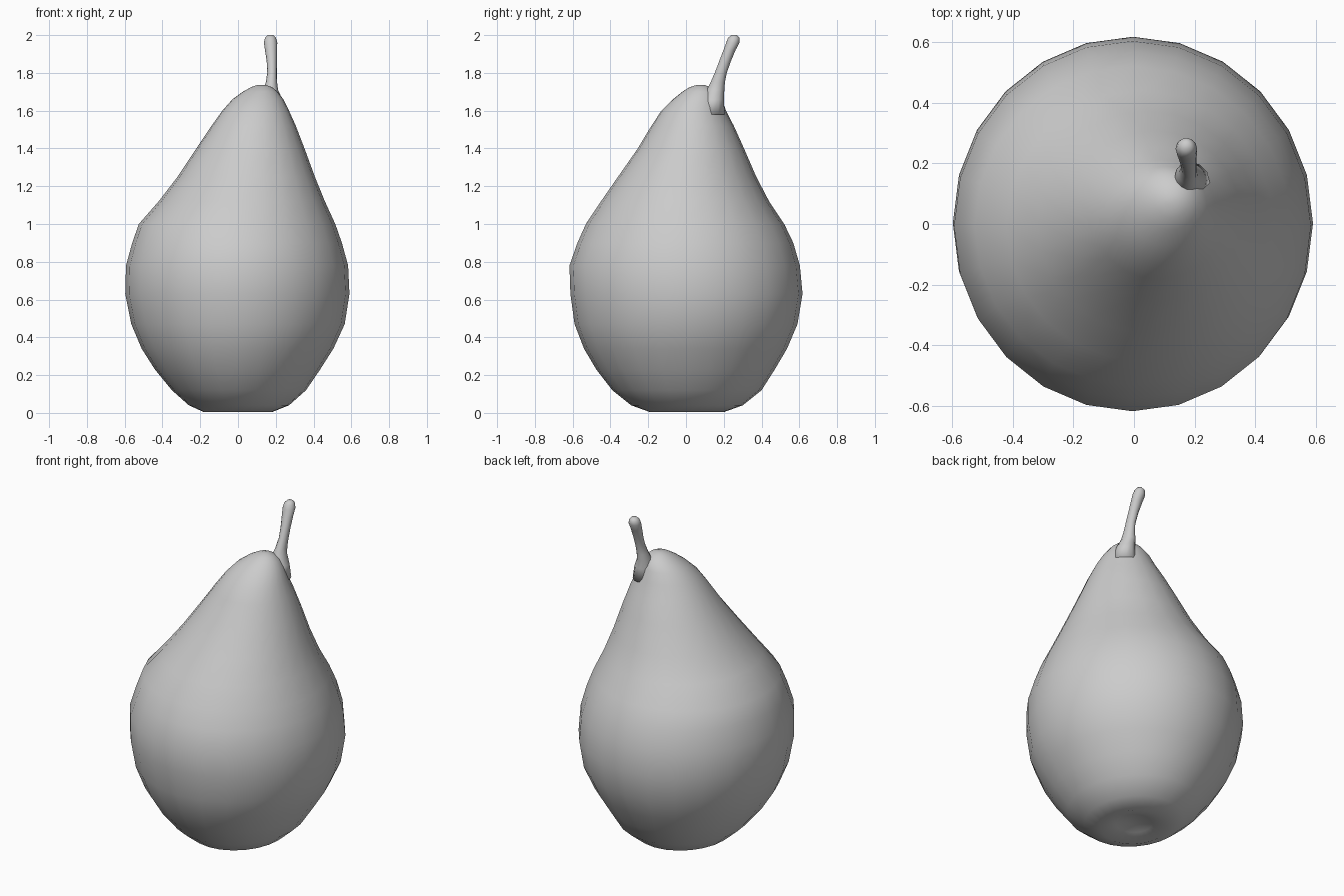
import bpy, bmesh, math


def loft(name, rings, sides):
    """Skin elliptical rings (z, xmin, xmax, ymin, ymax), closing both ends with a point fan."""
    bm = bmesh.new()
    loops = []
    for z, x0, x1, y0, y1 in rings:
        cx, cy, rx, ry = (x0 + x1) / 2, (y0 + y1) / 2, (x1 - x0) / 2, (y1 - y0) / 2
        loops.append([bm.verts.new((cx + rx * math.cos(2 * math.pi * i / sides),
                                    cy + ry * math.sin(2 * math.pi * i / sides), z))
                      for i in range(sides)])
    for a, b in zip(loops, loops[1:]):
        for i in range(sides):
            j = (i + 1) % sides
            bm.faces.new((a[i], a[j], b[j], b[i]))
    bm.faces.new(loops[0][::-1])
    bm.faces.new(loops[-1])
    bmesh.ops.recalc_face_normals(bm, faces=bm.faces)
    mesh = bpy.data.meshes.new(name)
    bm.to_mesh(mesh)
    bm.free()
    mesh.shade_smooth()
    obj = bpy.data.objects.new(name, mesh)
    bpy.context.collection.objects.link(obj)
    return obj


# Pear body: shallow dimple underneath, full belly, neck leaning to the back right
loft("pear_body", [
    (0.045, -0.04, 0.04, -0.04, 0.04),
    (0.03, -0.10, 0.10, -0.10, 0.10),
    (0.004, -0.18, 0.18, -0.19, 0.20),
    (0.04, -0.26, 0.27, -0.29, 0.30),
    (0.12, -0.35, 0.36, -0.39, 0.40),
    (0.23, -0.44, 0.435, -0.475, 0.47),
    (0.34, -0.51, 0.505, -0.54, 0.535),
    (0.47, -0.565, 0.565, -0.59, 0.59),
    (0.63, -0.597, 0.59, -0.612, 0.617),
    (0.78, -0.593, 0.583, -0.617, 0.603),
    (0.90, -0.56, 0.55, -0.575, 0.568),
    (1.00, -0.525, 0.515, -0.53, 0.52),
    (1.12, -0.42, 0.46, -0.45, 0.44),
    (1.25, -0.32, 0.407, -0.36, 0.372),
    (1.40, -0.22, 0.352, -0.255, 0.307),
    (1.52, -0.14, 0.306, -0.183, 0.253),
    (1.60, -0.083, 0.27, -0.13, 0.212),
    (1.66, -0.03, 0.24, -0.07, 0.19),
    (1.70, 0.025, 0.21, -0.02, 0.165),
    (1.725, 0.07, 0.18, 0.02, 0.13),
    (1.737, 0.105, 0.145, 0.06, 0.095),
], 24)

# Stem: flared root, slim middle, thicker rounded tip, leaning back
loft("stem", [
    (1.58, 0.12, 0.25, 0.07, 0.205),
    (1.66, 0.13, 0.235, 0.09, 0.20),
    (1.71, 0.135, 0.212, 0.11, 0.203),
    (1.75, 0.147, 0.207, 0.13, 0.206),
    (1.80, 0.155, 0.206, 0.152, 0.216),
    (1.86, 0.152, 0.206, 0.175, 0.237),
    (1.92, 0.143, 0.207, 0.198, 0.262),
    (1.96, 0.137, 0.208, 0.213, 0.283),
    (1.985, 0.143, 0.201, 0.222, 0.284),
    (2.00, 0.158, 0.188, 0.24, 0.27),
], 12)
